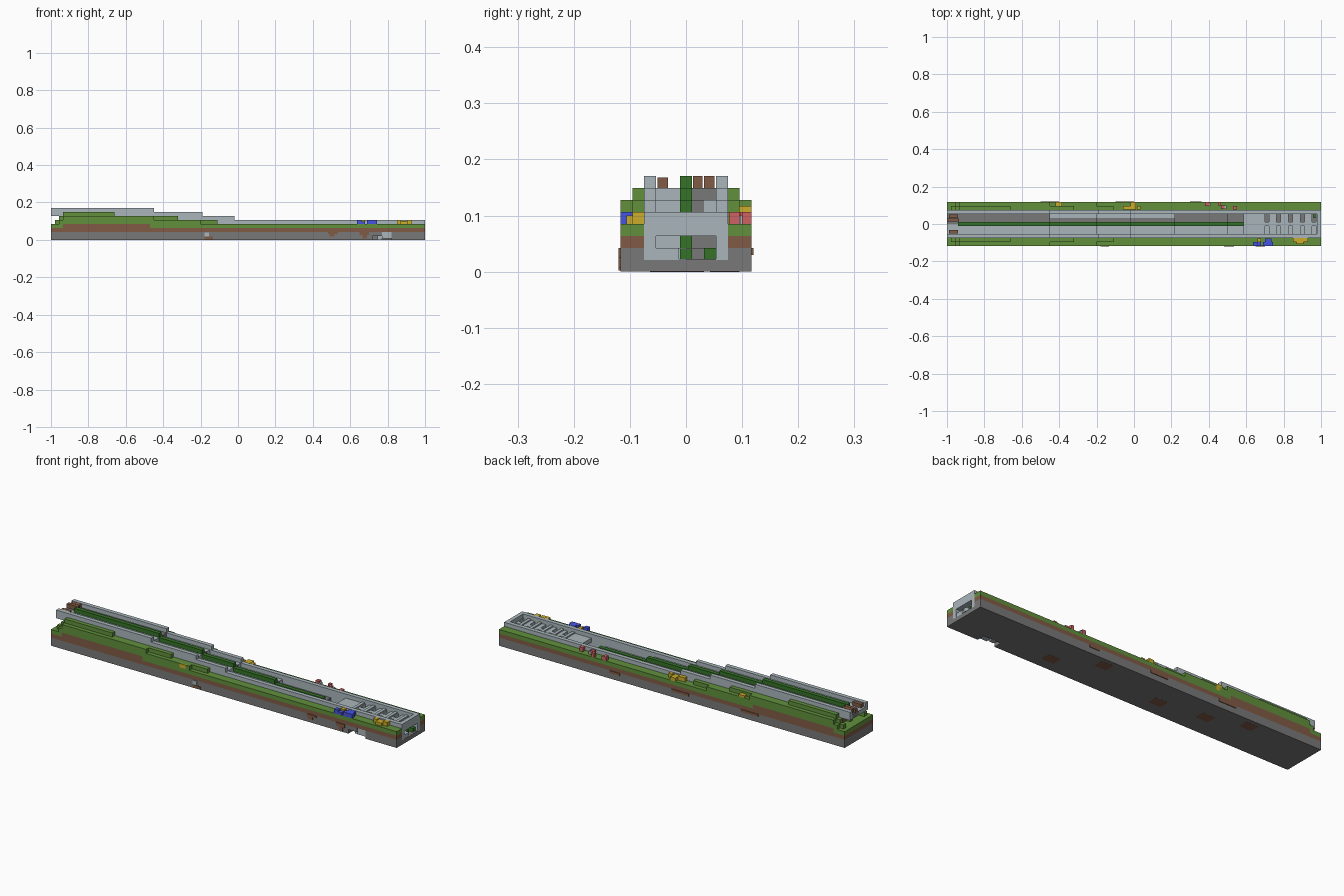
import bpy, bmesh

V = 2 / 94            # one block
W = 5.5 * V           # half width of the strip
IN, OUT = 2.5 * V, 3.5 * V   # inner and outer face of the road walls


def mat(name, r, g, b):
    m = bpy.data.materials.new(name)
    m.diffuse_color = (r, g, b, 1)
    return m


STONE = mat("stone grey", 0.19, 0.19, 0.19)
DIRT = mat("dirt brown", 0.22, 0.105, 0.06)
GRASS = mat("grass green", 0.12, 0.28, 0.045)
CONCRETE = mat("pale concrete", 0.40, 0.47, 0.50)
HEDGE = mat("dark hedge green", 0.035, 0.17, 0.02)
YELLOW = mat("yellow paint", 0.60, 0.42, 0.025)
BLUE = mat("blue paint", 0.06, 0.09, 0.75)
RED = mat("red paint", 0.62, 0.12, 0.12)


def blocks(name, material, boxes):
    """One object of boxes given as (x0, x1, y0, y1, z0, z1); y and z in blocks."""
    bm = bmesh.new()
    for x0, x1, y0, y1, z0, z1 in boxes:
        vs = [bm.verts.new((x, y * V, z * V)) for z in (z0, z1)
              for x, y in ((x0, y0), (x1, y0), (x1, y1), (x0, y1))]
        bm.faces.new(vs[3::-1])
        bm.faces.new(vs[4:])
        for i in range(4):
            j = (i + 1) % 4
            bm.faces.new((vs[i], vs[j], vs[j + 4], vs[i + 4]))
    me = bpy.data.meshes.new(name)
    bm.to_mesh(me)
    bm.free()
    me.materials.append(material)
    ob = bpy.data.objects.new(name, me)
    bpy.context.collection.objects.link(ob)
    return ob


def both(boxes):
    """Repeat boxes on the other side of the road."""
    return boxes + [(a, b, -d, -c, e, f) for a, b, c, d, e, f in boxes]


# Ground layers: stone with a small cave mouth at the front, dirt, grass
blocks("stone_base", STONE, [
    (-1, 1, -3.5, 5.5, 0, 1), (-1, 0.72, -5.5, -3.5, 0, 1), (0.82, 1, -5.5, -3.5, 0, 1),
    (-1, 1, 3.5, 5.5, 1, 2), (-1, 0.77, -5.5, -3.5, 1, 2), (0.82, 1, -5.5, -3.5, 1, 2),
    (-0.936, 0.5, -2.5, 2.5, 1, 2), (-1, -0.936, -3.5, 3.5, 1, 2)])
blocks("cave_lining", CONCRETE, [(0.77, 0.82, -5.3, -3.5, 0.4, 2),
                                 (0.745, 0.77, -4.5, -3.5, 0, 1)])
LEFT, RISE = -0.936, -0.47
blocks("dirt_layer", DIRT, both([(-1, 1, 3.5, 5.5, 2, 3), (LEFT, RISE, 3.5, 5.5, 3, 4)])
       + [(-1, LEFT, -3.5, 3.5, 2, 3)])
blocks("grass_layer", GRASS, both([(-1, LEFT, 3.5, 5.5, 3, 4), (RISE, 1, 3.5, 5.5, 3, 4)])
       + [(-1, LEFT, -3.5, 3.5, 3, 4)])

# Stepped embankment on both sides of the ramp
blocks("embankment", GRASS, both([
    (LEFT, -0.11, 3.5, 4.5, 4, 5), (LEFT, -0.32, 3.5, 4.5, 5, 6),
    (LEFT, -0.66, 3.5, 4.5, 6, 7), (LEFT, -0.20, 4.5, 5.5, 4, 5),
    (LEFT, -0.45, 4.5, 5.5, 5, 6),
    (-0.957, LEFT, 3.5, 4.5, 4, 6), (-0.979, -0.957, 3.5, 4.5, 4, 5),
    (-0.957, LEFT, 4.5, 5.5, 4, 5), (-0.957, LEFT, -0.5, 0.5, 4, 5)]))

# Ramp: each floor stretch drops by one block
STEPS = [(-1, -0.45, 7), (-0.45, -0.2, 6), (-0.2, -0.02, 5),
         (-0.02, 0.22, 4), (0.22, 0.5, 3), (0.5, 0.75, 2), (0.75, 1, 1.05)]
pale, grey, hedge, fill = [], [], [], []
for x0, x1, f in STEPS:
    low = max(f - 1, 1)
    pale.append((x0, x1, -2.5, 0, low, f))
    grey.append((x0, x1, 0, 1.5, low, f))
    side = grey if (x0 == -1 or f < 4) else pale
    side.append((x0, x1, 1.5, 2.5, low, f))
    hx1 = min(x1, 0.98)
    hedge.append((max(x0, -0.94), hx1, -0.5, 0.5, f, f + 1 if f > 1.5 else f + 0.9))
    if f > 3:
        fill.append((max(x0, LEFT), x1, -2.5, 2.5, 2, f - 1))
blocks("ramp_core", DIRT, fill)
blocks("pale_lane", CONCRETE, pale)
blocks("grey_lane", STONE, grey)
blocks("median_hedge", HEDGE, hedge)

# Side walls follow the ramp, and overhang the bank at the high end
blocks("road_wall", CONCRETE, both([
    (-1, LEFT, 2.5, 3.5, 6, 8), (LEFT, -0.45, 2.5, 3.5, 1, 8),
    (-0.45, -0.19, 2.5, 3.5, 1, 7), (-0.19, -0.02, 2.5, 3.5, 1, 6),
    (-0.02, 1, 2.5, 3.5, 1, 5)]))

# Tunnel roof with paired light wells, and the portal wall at its end
wells = [0.70, 0.762, 0.826, 0.89, 0.953]
roof, x = [(0.585, 0.979, -0.5, 0.5, 3, 4)], 0.585
for w in wells:
    roof += both([(x, w, 0.5, 2.5, 3, 4)])
    x = w + V
roof += both([(x, 0.979, 0.5, 2.5, 3, 4)])
blocks("tunnel_roof", CONCRETE, roof)
blocks("roof_ribs", CONCRETE, [(w - 0.02, w - 0.004, -2.5, 2.5, 4, 4.3) for w in wells])
blocks("portal_wall", CONCRETE, [(0.979, 1, -2.5, 2.5, 3, 5)])
blocks("portal_footing", CONCRETE, [(0.975, 0.998, -2.5, -0.6, 1.05, 2)])
blocks("portal_shrubs", HEDGE, [(0.96, 0.99, 1.5, 2.5, 1.05, 2)])

# Patches of other ground on the outer faces and underside
T = 0.15
blocks("dirt_patches", DIRT, [(a, b, -5.5 - T, -5.5, c, d) for a, b, c, d in (
    (-0.18, -0.135, 0.1, 0.8), (0.48, 0.535, 1.5, 2), (0.49, 0.515, 0.8, 1.5),
    (0.65, 0.70, 1.2, 2), (0.665, 0.69, 0.3, 1.2))]
    + [(a, b, 5.5, 5.5 + T, 1.4, 2) for a, b in ((-0.5, -0.4), (-0.1, 0), (0.3, 0.36))]
    + [(a, a + 0.07, c, c + 2.5, 0, 0.02 - T / 4) for a, c in (
        (0.42, -3), (0.2, 2), (-0.2, -2.5), (-0.45, -1), (-0.65, 2))])
blocks("pale_stone_patch", CONCRETE, [(-0.18, -0.155, -5.5 - T, -5.5, 0.85, 1.9)])

# Small vehicles and roadside blocks on the verge
blocks("yellow_vehicles", YELLOW, [
    (-0.257, -0.223, -5.5, -4.5, 4, 5), (0.66, 0.68, -4.5, -3.6, 4, 5),
    (0.85, 0.87, -4.5, -3.5, 4, 5), (0.87, 0.905, -5, -3.5, 4, 4.7),
    (0.905, 0.93, -4.5, -3.5, 4, 5),
    (-0.42, -0.385, 4.5, 5.5, 4, 5.5), (-0.06, -0.02, 3.6, 4.5, 4, 5),
    (-0.02, 0.01, 3.6, 5.5, 4, 4.8), (0.015, 0.035, 3.6, 4.5, 4, 5)])
blocks("blue_vehicles", BLUE, [(0.637, 0.66, -5.5, -4.5, 4, 5), (0.66, 0.68, -5.5, -4.5, 4, 4.6),
                               (0.69, 0.742, -5.5, -4.5, 4, 5), (0.70, 0.735, -4.5, -3.6, 4, 5)])
blocks("red_markers", RED, [(0.38, 0.40, 4.5, 5.5, 4, 5), (0.45, 0.465, 4.7, 5.5, 4, 5),
                            (0.465, 0.485, 3.8, 4.6, 4, 5), (0.53, 0.55, 3.6, 4.5, 4, 5)])
blocks("pale_markers", CONCRETE, [(0.40, 0.41, 4.5, 5.3, 4, 4.7), (0.485, 0.495, 3.8, 4.6, 4, 4.7)])
blocks("brown_vehicles", DIRT, [(-1, -0.936, 0.6, 1.4, 7, 8), (-0.99, -0.94, 1.5, 2.4, 7, 8),
                                (-0.99, -0.94, -2.4, -1.5, 7, 7.9)])
